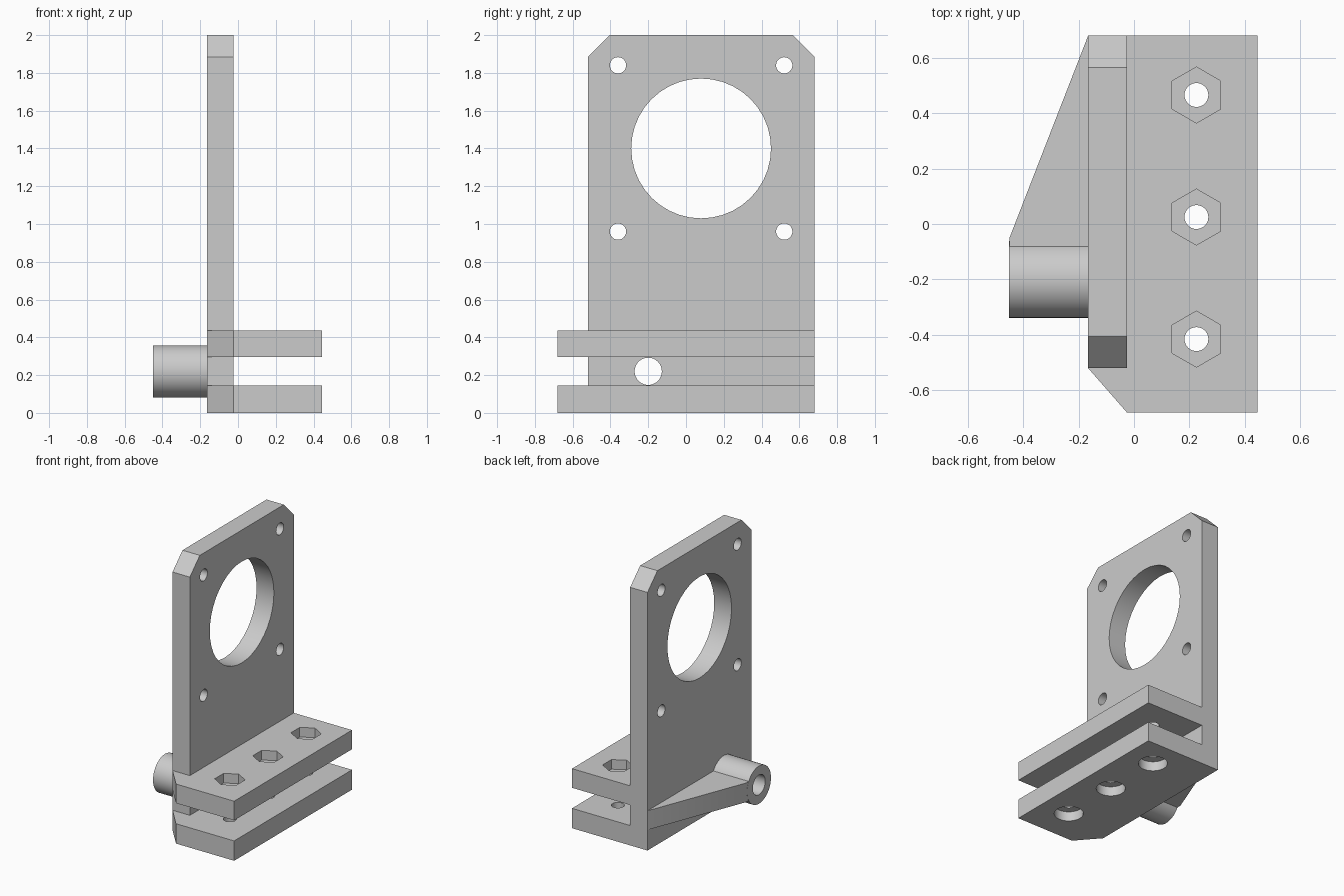
import bpy, bmesh, math

if "Cube" in bpy.data.objects:
    bpy.data.objects.remove(bpy.data.objects["Cube"], do_unlink=True)

grey = bpy.data.materials.new("plain grey")
grey.use_nodes = True
grey.diffuse_color = (0.6, 0.6, 0.6, 1)
grey.node_tree.nodes["Principled BSDF"].inputs["Base Color"].default_value = (0.6, 0.6, 0.6, 1)


def prism(name, outline, axis, start, end):
    """Extrude a 2D outline along x (outline in y, z) or z (outline in x, y)."""
    bm = bmesh.new()
    place = (lambda p: (start, *p)) if axis == "x" else (lambda p: (*p, start))
    face = bm.faces.new([bm.verts.new(place(p)) for p in outline])
    new = bmesh.ops.extrude_face_region(bm, geom=[face])["geom"]
    shift = (end - start, 0, 0) if axis == "x" else (0, 0, end - start)
    bmesh.ops.translate(bm, vec=shift, verts=[v for v in new if isinstance(v, bmesh.types.BMVert)])
    bmesh.ops.recalc_face_normals(bm, faces=bm.faces)
    mesh = bpy.data.meshes.new(name)
    bm.to_mesh(mesh)
    bm.free()
    mesh.materials.append(grey)
    obj = bpy.data.objects.new(name, mesh)
    bpy.context.collection.objects.link(obj)
    return obj


def ring(a, b, radius, sides=40, turn=0.0):
    return [(a + radius * math.cos(turn + math.tau * i / sides),
             b + radius * math.sin(turn + math.tau * i / sides)) for i in range(sides)]


def select_only(obj):
    bpy.ops.object.select_all(action="DESELECT")
    obj.select_set(True)
    bpy.context.view_layer.objects.active = obj


def cut(obj, outline, axis, start, end):
    """Cut a prism out of a part, then discard the cutter."""
    cutter = prism("cutter", outline, axis, start, end)
    cutter.hide_render = True
    mod = obj.modifiers.new("cut", "BOOLEAN")
    mod.operation, mod.solver, mod.object = "DIFFERENCE", "EXACT", cutter
    select_only(obj)
    bpy.ops.object.modifier_apply(modifier=mod.name)
    bpy.data.objects.remove(cutter, do_unlink=True)


BACK, FACE, EDGE = -0.165, -0.025, 0.445   # plate sides and shelf edge in x
SLOT_LOW, SLOT_HIGH, SHELF_TOP = 0.145, 0.295, 0.435
PIVOT = (-0.2, 0.22)                       # boss centre in y, z

# Upright plate with chamfered top corners
plate = prism("upright_plate", [(-0.52, 0), (0.68, 0), (0.68, 1.885), (0.565, 2),
                                (-0.405, 2), (-0.52, 1.885)], "x", BACK, FACE)
cut(plate, ring(0.08, 1.4, 0.37), "x", -0.3, 0.1)
for y in (-0.36, 0.52):
    for z in (0.96, 1.84):
        cut(plate, ring(y, z, 0.043), "x", -0.3, 0.1)
cut(plate, ring(*PIVOT, 0.072), "x", -0.3, 0.1)

# Two clamp shelves wrapping the front edge of the plate
shelf = [(BACK, -0.52), (FACE, -0.68), (EDGE, -0.68), (EDGE, 0.68), (FACE, 0.68), (FACE, -0.52)]
lower = prism("lower_shelf", shelf, "z", 0, SLOT_LOW)
upper = prism("upper_shelf", shelf, "z", SLOT_HIGH, SHELF_TOP)
for y in (-0.415, 0.025, 0.465):
    for part in (lower, upper):
        cut(part, ring(0.225, y, 0.043), "z", -0.1, 0.6)
    # Hexagonal nut pocket above, round screw head pocket below
    cut(upper, ring(0.225, y, 0.101, 6, math.pi / 2), "z", SHELF_TOP - 0.07, 0.6)
    cut(lower, ring(0.225, y, 0.098), "z", -0.1, 0.07)

# Hollow pivot boss on the back of the plate
boss = prism("pivot_boss", ring(*PIVOT, 0.138), "x", -0.45, BACK)
cut(boss, ring(*PIVOT, 0.072), "x", -0.6, 0)

# Tapered rib bracing the boss
rib = prism("boss_rib", [(BACK, 0.68), (-0.449, -0.05), (-0.449, -0.1), (BACK, -0.1)],
            "z", SLOT_LOW + 0.005, SLOT_HIGH - 0.005)

for part in (plate, lower, upper, boss, rib):
    select_only(part)
    bpy.ops.object.shade_smooth_by_angle(angle=math.radians(30))
